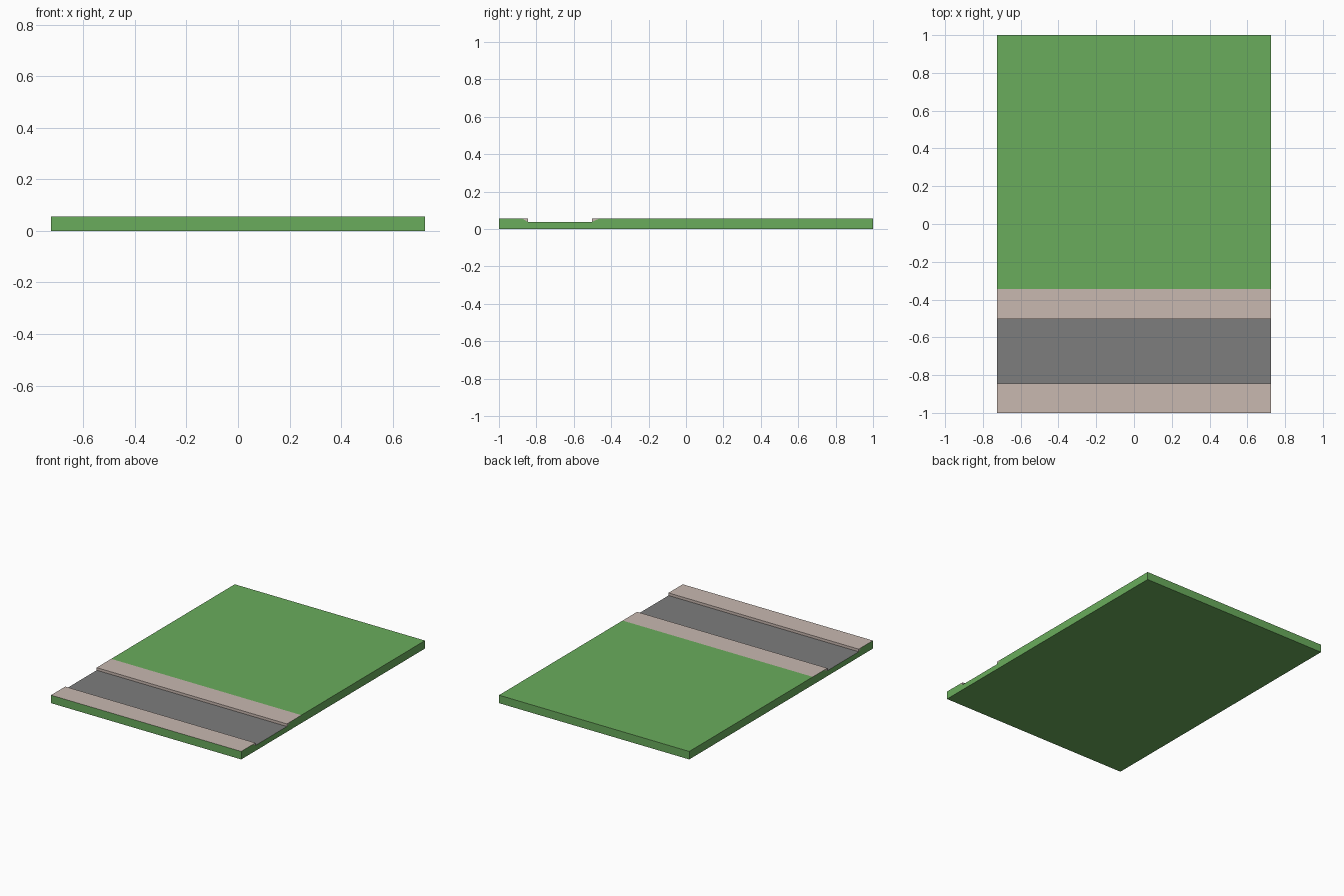
import bpy, bmesh

if "Cube" in bpy.data.objects:
    bpy.data.objects.remove(bpy.data.objects["Cube"])

HALF_W = 0.725          # half width along x
TOP, ROAD = 0.055, 0.037


def material(name, rgb):
    m = bpy.data.materials.new(name)
    m.diffuse_color = (*rgb, 1.0)
    m.use_nodes = True
    m.node_tree.nodes["Principled BSDF"].inputs["Base Color"].default_value = m.diffuse_color
    return m


GRASS, ASPHALT, PAVING = 0, 1, 2
mats = [
    material("grass_green", (0.144, 0.413, 0.107)),
    material("road_grey", (0.205, 0.205, 0.205)),
    material("pavement_beige", (0.578, 0.479, 0.434)),
]

# Cross-section (y, z) of the tile, with the material of the strip that
# starts at each point and runs to the next one
section = [
    ((-1.0, 0.0), GRASS),          # front edge
    ((-1.0, TOP), PAVING),         # near pavement
    ((-0.875, TOP), PAVING),       # near kerb top
    ((-0.845, TOP), PAVING),       # near kerb face
    ((-0.845, ROAD), ASPHALT),     # sunken road
    ((-0.503, ROAD), PAVING),      # far kerb face
    ((-0.503, TOP), PAVING),       # far kerb top
    ((-0.465, TOP), PAVING),       # far pavement
    ((-0.345, TOP), GRASS),        # lawn
    ((1.0, TOP), GRASS),           # back edge
    ((1.0, 0.0), GRASS),           # underside
]

bm = bmesh.new()
left = [bm.verts.new((-HALF_W, y, z)) for (y, z), _ in section]
right = [bm.verts.new((HALF_W, y, z)) for (y, z), _ in section]


def face(verts, mat):
    bm.faces.new(verts).material_index = mat


# Strips running along x
n = len(section)
for i, (_, mat) in enumerate(section):
    j = (i + 1) % n
    face((left[i], left[j], right[j], right[i]), mat)

# End caps: green body with a small kerb wedge on each side of the road
for ring in (left, right):
    face([ring[i] for i in (0, 1, 2, 4, 5, 7, 8, 9, 10)], GRASS)
    face([ring[i] for i in (2, 3, 4)], PAVING)
    face([ring[i] for i in (5, 6, 7)], PAVING)

bmesh.ops.recalc_face_normals(bm, faces=bm.faces)
mesh = bpy.data.meshes.new("road_tile")
bm.to_mesh(mesh)
bm.free()
for m in mats:
    mesh.materials.append(m)
tile = bpy.data.objects.new("road_tile", mesh)
bpy.context.collection.objects.link(tile)
